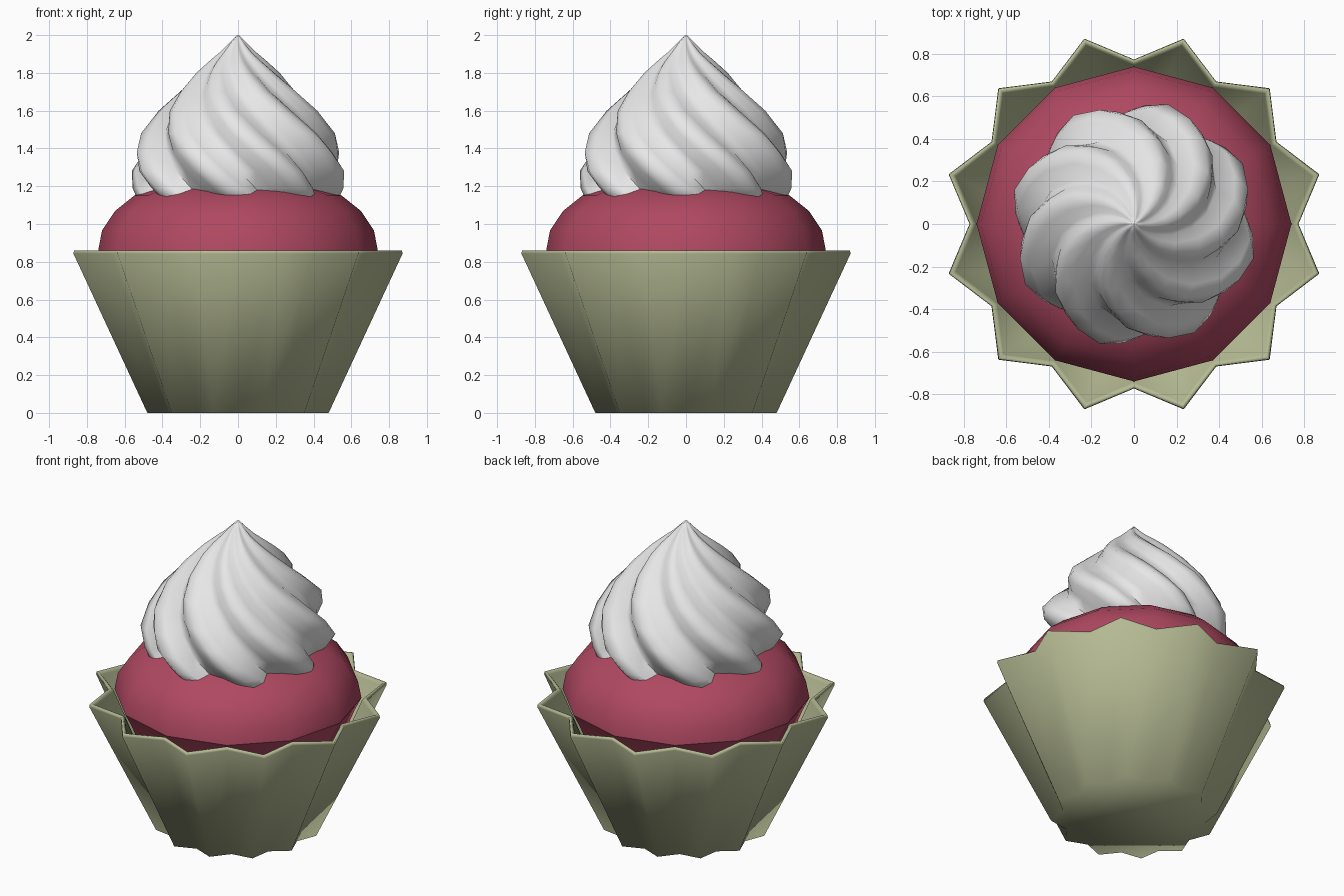
import bpy, bmesh
from math import radians, cos, sin

cube = bpy.data.objects.get("Cube")
if cube:
    bpy.data.objects.remove(cube, do_unlink=True)


def material(name, rgb):
    m = bpy.data.materials.new(name)
    m.use_nodes = True
    m.diffuse_color = (*rgb, 1)
    m.node_tree.nodes["Principled BSDF"].inputs["Base Color"].default_value = (*rgb, 1)
    return m


def loft(name, rings, mat, angle):
    """Skin a stack of closed rings and cap both ends."""
    bm = bmesh.new()
    loops = [[bm.verts.new(p) for p in ring] for ring in rings]
    for a, b in zip(loops, loops[1:]):
        n = len(a)
        for i in range(n):
            j = (i + 1) % n
            bm.faces.new((a[i], a[j], b[j], b[i]))
    bm.faces.new(loops[0][::-1])
    bm.faces.new(loops[-1])
    bmesh.ops.recalc_face_normals(bm, faces=bm.faces)
    mesh = bpy.data.meshes.new(name)
    bm.to_mesh(mesh)
    bm.free()
    mesh.materials.append(mat)
    obj = bpy.data.objects.new(name, mesh)
    bpy.context.collection.objects.link(obj)
    bpy.ops.object.select_all(action='DESELECT')
    obj.select_set(True)
    bpy.context.view_layer.objects.active = obj
    bpy.ops.object.shade_smooth_by_angle(angle=radians(angle))
    return obj


def polar(r, deg, z):
    return (r * cos(radians(deg)), r * sin(radians(deg)), z)


paper = material("sage paper", (0.46, 0.49, 0.29))
sponge = material("raspberry sponge", (0.43, 0.065, 0.12))
cream = material("white cream", (0.8, 0.8, 0.8))

# Pleated paper cup: twelve-pointed star, open shell with a softened rim
RIM = 0.86


def pleats(z, inset=0):
    t = z / RIM
    tip = 0.497 + 0.413 * t - 1.27 * inset
    valley = 0.43 + 0.35 * t - 1.09 * inset
    return [polar(tip if i % 2 else valley, 15 * i, z) for i in range(24)]


loft("paper_cup", [pleats(0), pleats(0.843), pleats(RIM, 0.009), pleats(RIM, 0.022),
                   pleats(0.845, 0.028), pleats(0.05, 0.028)], paper, 85)

# Sponge: twelve-sided dome over a tapered body
profile = [(0.41, 0.06), (0.70, 0.78), (0.74, 0.86), (0.72, 0.965), (0.65, 1.07),
           (0.55, 1.15), (0.40, 1.205), (0.2, 1.235), (0.02, 1.245)]
loft("sponge_cake", [[polar(r, 30 * i, z) for i in range(12)] for r, z in profile], sponge, 33)

# Cream swirl: eight skewed lobes twisting towards the tip
LOBE = [(0, 1), (9, 0.94), (17, 0.81), (27, 0.85), (36, 0.95)]
TWIST = 120


def swirl(r, z):
    turn = 29 - TWIST * (z - 1.28)
    return [polar(r * k, turn + 45 * i + a, z) for i in range(8) for a, k in LOBE]


cream_profile = [(0.53, 1.12), (0.56, 1.19), (0.585, 1.28), (0.56, 1.38), (0.515, 1.48),
                 (0.425, 1.6), (0.33, 1.7), (0.225, 1.8), (0.155, 1.86),
                 (0.095, 1.91), (0.045, 1.96), (0.004, 2.0)]
loft("cream_swirl", [swirl(r, z) for r, z in cream_profile], cream, 70)
